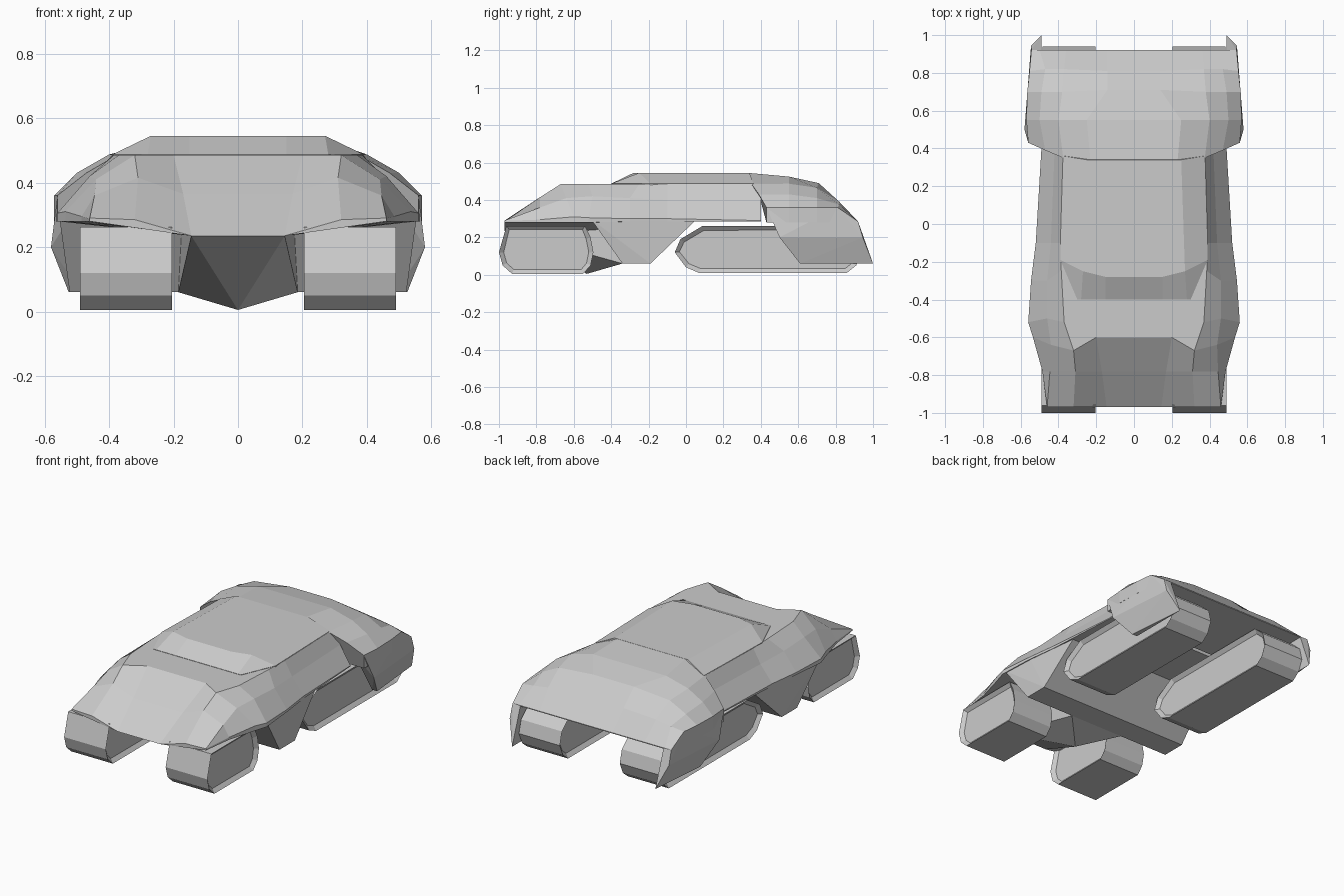
import bpy
import bmesh

old = bpy.data.objects.get("Cube")
if old:
    bpy.data.objects.remove(old, do_unlink=True)

# One plain grey for everything
GREY = (0.6, 0.6, 0.6, 1)
grey = bpy.data.materials.new("plain grey")
grey.use_nodes = True
grey.diffuse_color = GREY
for node in grey.node_tree.nodes:
    if node.type == "BSDF_PRINCIPLED":
        node.inputs["Base Color"].default_value = GREY


def finish(bm, name):
    """Clean the mesh and link it as a flat shaded object."""
    bmesh.ops.remove_doubles(bm, verts=bm.verts[:], dist=0.0005)
    bmesh.ops.recalc_face_normals(bm, faces=bm.faces[:])
    mesh = bpy.data.meshes.new(name)
    bm.to_mesh(mesh)
    bm.free()
    mesh.materials.append(grey)
    obj = bpy.data.objects.new(name, mesh)
    bpy.context.collection.objects.link(obj)
    return obj


def loft(name, rows, floors, keel_x=0.145):
    """Skin rows of right-half points; floors holds (edge z, middle z) per row."""
    bm = bmesh.new()
    rings = []
    for row, (edge, middle) in zip(rows, floors):
        x, y, z = row[-1]
        half = row + [(x, y, edge), (keel_x, y, middle)]
        other = [(-px, py, pz) for px, py, pz in reversed(half)]
        rings.append([bm.verts.new(p) for p in half + other])
    count = len(rings[0])
    for a, b in zip(rings, rings[1:]):
        for i in range(count):
            j = (i + 1) % count
            bm.faces.new((a[i], a[j], b[j], b[i]))
    bm.faces.new(rings[0])
    bm.faces.new(rings[-1])
    return finish(bm, name)


def hull(name, points, side=1, both=False):
    """Convex solid around a few points, optionally mirrored across x."""
    bm = bmesh.new()
    for x, y, z in points:
        bm.verts.new((x * side, y, z))
        if both and x:
            bm.verts.new((-x, y, z))
    result = bmesh.ops.convex_hull(bm, input=bm.verts[:])
    junk = {v for v in result["geom_interior"] if isinstance(v, bmesh.types.BMVert)}
    bmesh.ops.delete(bm, geom=list(junk), context="VERTS")
    bmesh.ops.dissolve_limit(bm, angle_limit=0.02, verts=bm.verts[:], edges=bm.edges[:])
    return finish(bm, name)


def track(name, profile, inner, outer, side):
    """Extruded track loop with a recessed panel on each flank."""
    bm = bmesh.new()
    ends = [[bm.verts.new((x * side, y, z)) for y, z in profile] for x in (inner, outer)]
    caps = [bm.faces.new(end) for end in ends]
    n = len(profile)
    for i in range(n):
        j = (i + 1) % n
        bm.faces.new((ends[0][i], ends[0][j], ends[1][j], ends[1][i]))
    bmesh.ops.recalc_face_normals(bm, faces=bm.faces[:])
    bmesh.ops.inset_individual(bm, faces=caps, thickness=0.025, depth=-0.02)
    return finish(bm, name)


# Front hull: sloping hood, flat deck and flared sides
front_rows = [
    [(.145, -.97, .235), (.32, -.97, .285), (.46, -.97, .29), (.46, -.97, .288)],
    [(.17, -.78, .365), (.31, -.78, .415), (.445, -.78, .36), (.485, -.78, .295)],
    [(.2, -.6, .485), (.32, -.67, .485), (.44, -.64, .41), (.535, -.6, .31)],
    [(.2, -.5, .485), (.37, -.52, .485), (.46, -.5, .42), (.56, -.52, .305)],
    [(.2, -.3, .485), (.385, -.25, .485), (.46, -.3, .41), (.545, -.3, .3)],
    [(.2, -.1, .485), (.39, -.1, .485), (.44, -.1, .4), (.52, -.1, .3)],
    [(.2, .4, .485), (.375, .4, .485), (.42, .4, .4), (.49, .4, .29)],
]
front_floors = [(.28, .235)] * 4 + [(.285, .25)] + [(.285, .285)] * 2
loft("front_hull", front_rows, front_floors)

# Cabin: raked windscreen and flat roof
cabin_rows = [
    [(.15, -.4, .487), (.28, -.4, .487), (.3, -.4, .487)],
    [(.15, -.28, .545), (.27, -.25, .545), (.39, -.19, .487)],
    [(.15, .34, .545), (.25, .34, .545), (.375, .36, .487)],
]
loft("cabin", cabin_rows, [(.47, .47)] * 3)

# Rear hull: wide haunches falling to a straight tail edge
rear_rows = [
    [(.23, .33, .545), (.375, .35, .485), (.47, .39, .43), (.56, .43, .36)],
    [(.25, .55, .525), (.4, .55, .487), (.5, .55, .43), (.57, .55, .36)],
    [(.14, .71, .49), (.38, .7, .465), (.49, .7, .41), (.565, .7, .36)],
    [(.14, .81, .395), (.37, .82, .39), (.47, .82, .375), (.553, .81, .36)],
    [(.14, .92, .285), (.36, .92, .285), (.5, .92, .285), (.543, .92, .285)],
]
loft("rear_hull", rear_rows, [(.28, .28)] * 5)

# Cross block behind the front tracks
hull("front_cross_block",
     [(.555, -.51, .3), (.522, -.34, .06), (.522, -.19, .06), (.5, .05, .29), (.54, -.3, .3)],
     both=True)

# Pointed keel between the front tracks
hull("keel",
     [(.145, -.97, .235), (0, -.53, .005), (.185, -.34, .06), (.185, -.3, .28)],
     both=True)

# Side profiles (y, z) of the tracks
front_loop = [(-.93, .005), (-.98, .05), (-1, .12), (-.96, .262), (-.54, .262),
              (-.51, .2), (-.495, .12), (-.51, .05), (-.55, .005)]
rear_loop = [(.07, .01), (0, .04), (-.06, .12), (-.03, .19), (.09, .262), (.85, .262),
             (.92, .2), (.94, .12), (.91, .05), (.86, .01)]

# Hanging rear fender: outer skin, then its inner face
fender = [(.56, .43, .36), (.553, .81, .36), (.543, .92, .285), (.58, .5, .2),
          (.545, .945, .2), (.525, .61, .06), (.49, 1, .06),
          (.49, .44, .34), (.49, .61, .06), (.49, .92, .28)]

for side, word in ((1, "left"), (-1, "right")):
    track("front_track_" + word, front_loop, .205, .49, side)
    track("rear_track_" + word, rear_loop, .205, .485, side)
    hull("rear_fender_" + word, fender, side)
